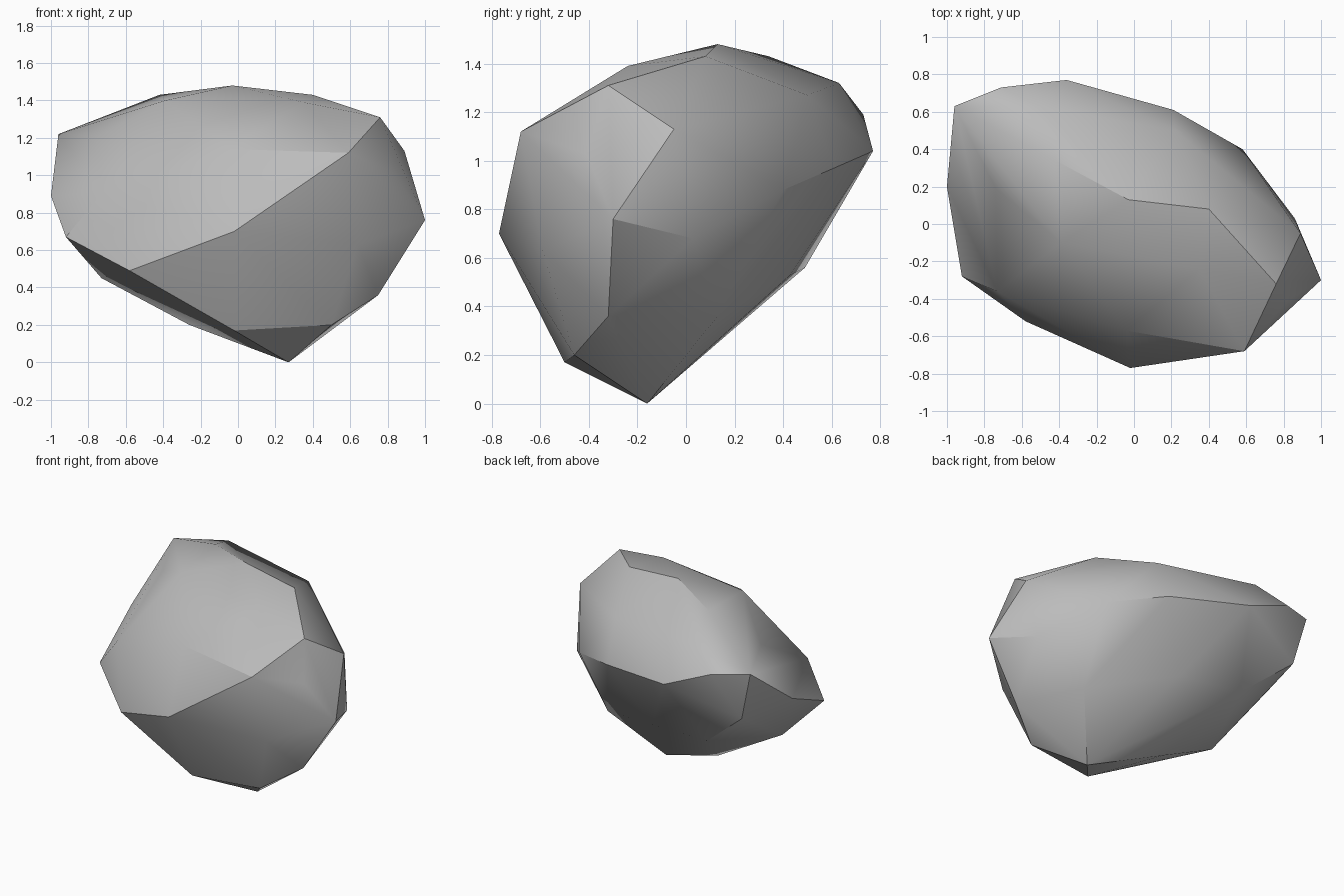
import bpy
import bmesh
import math

default_cube = bpy.data.objects.get("Cube")
if default_cube:
    bpy.data.objects.remove(default_cube, do_unlink=True)


def make_material(name, colour):
    material = bpy.data.materials.new(name)
    material.use_nodes = True
    material.diffuse_color = colour
    shader = material.node_tree.nodes["Principled BSDF"]
    shader.inputs["Base Color"].default_value = colour
    shader.inputs["Roughness"].default_value = 0.9
    return material


def make_boulder(name, bands, material):
    """Wrap a faceted skin around the corner points of every band."""
    bm = bmesh.new()
    for corners in bands:
        for corner in corners:
            bm.verts.new(corner)
    hull = bmesh.ops.convex_hull(bm, input=bm.verts[:])
    buried = set(hull["geom_interior"]) | set(hull["geom_unused"])
    buried = [item for item in buried if isinstance(item, bmesh.types.BMVert)]
    bmesh.ops.delete(bm, geom=buried, context="VERTS")
    bmesh.ops.recalc_face_normals(bm, faces=bm.faces[:])
    mesh = bpy.data.meshes.new(name)
    bm.to_mesh(mesh)
    bm.free()
    mesh.materials.append(material)
    boulder = bpy.data.objects.new(name, mesh)
    bpy.context.collection.objects.link(boulder)
    return boulder


# Crest: the ridge and the gently sloping top
crest = [
    (-.03, .13, 1.48), (-.42, .34, 1.43), (.4, .08, 1.43),
    (-.39, -.1, 1.4), (.35, -.24, 1.39), (-.52, .63, 1.32),
    (.76, -.32, 1.31), (.22, .5, 1.27),
]

# Shoulder: the corners just below the crest
shoulder = [
    (-.96, .63, 1.22), (-.74, .19, 1.21), (-.71, .73, 1.19),
    (-.04, -.57, 1.14), (.89, -.05, 1.13), (.59, -.68, 1.12),
    (-.36, .77, 1.04), (.82, -.41, 1.03),
]

# Waist: the widest part, running round the whole boulder
waist = [
    (.21, .61, .97), (-.73, -.36, .9), (-1, .2, .89),
    (.58, .4, .88), (-.87, .6, .86), (1, -.3, .76),
    (-.02, -.77, .7), (.86, .03, .68), (-.92, -.28, .67),
    (.64, -.59, .63),
]

# Underside: tapers to a single point on the ground
underside = [
    (-.51, .49, .56), (-.03, .43, .53), (-.58, -.52, .49),
    (-.73, -.07, .45), (.75, -.32, .36), (.54, .13, .36),
    (-.26, 0, .2), (.5, -.46, .2), (-.02, -.5, .17),
    (.27, -.16, 0),
]

stone_grey = make_material("stone grey", (.5, .5, .5, 1))
boulder = make_boulder("boulder", [crest, shoulder, waist, underside], stone_grey)

# Soften shallow facets and keep the broken edges sharp
bpy.ops.object.select_all(action="DESELECT")
boulder.select_set(True)
bpy.context.view_layer.objects.active = boulder
bpy.ops.object.shade_smooth_by_angle(angle=math.radians(30))
